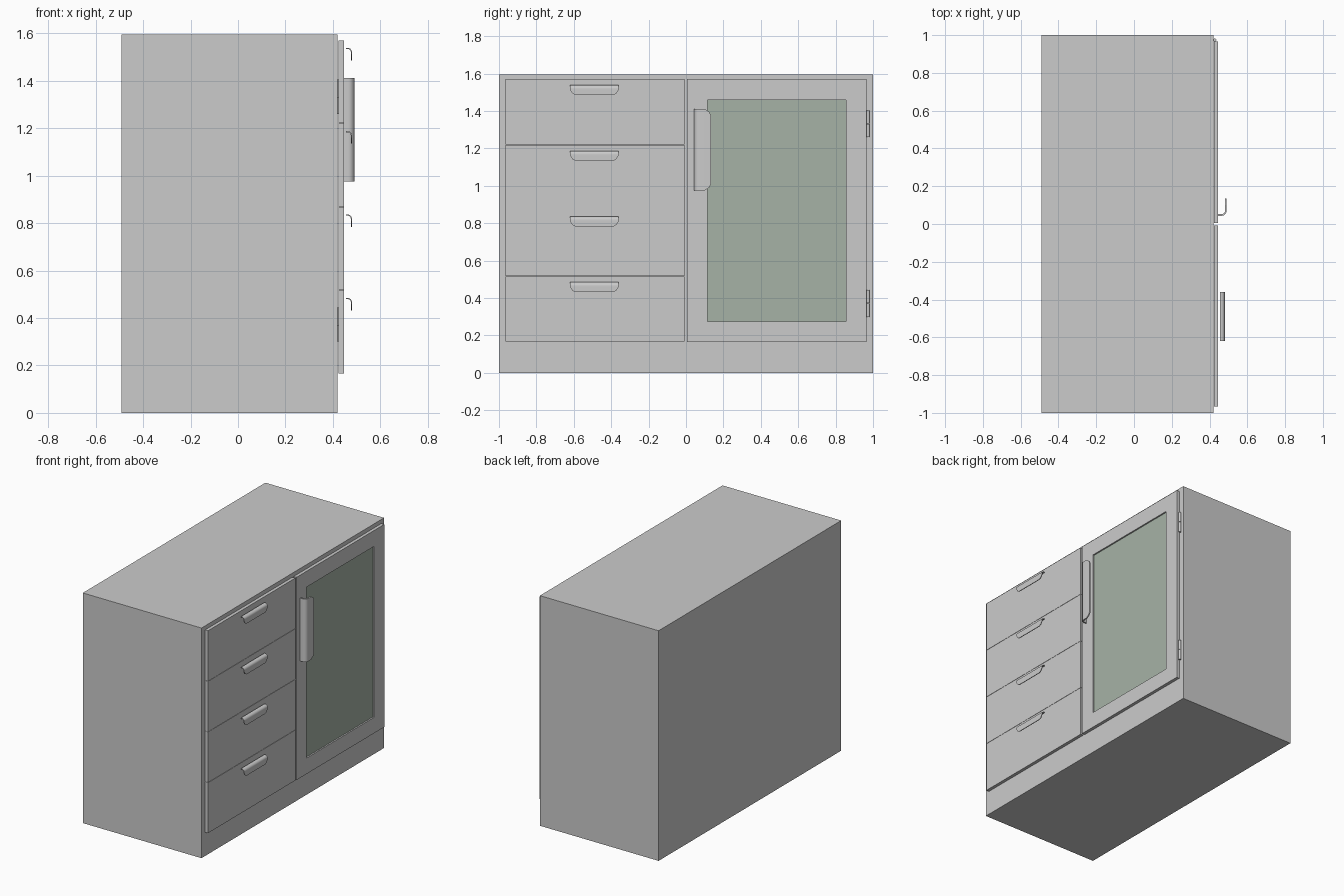
import bpy, bmesh, math

if "Cube" in bpy.data.objects:
    bpy.data.objects.remove(bpy.data.objects["Cube"])

BACK, FRONT = -0.49, 0.42        # carcass depth along x
PANEL_X = (0.424, 0.446)         # thickness of door and drawer fronts
Z0, Z1 = 0.165, 1.57             # opening height


def box(name, x, y, z):
    bm = bmesh.new()
    bmesh.ops.create_cube(bm, size=1)
    for v in bm.verts:
        for i, (lo, hi) in enumerate((x, y, z)):
            v.co[i] = (lo + hi) / 2 + v.co[i] * (hi - lo)
    return add(name, bm)


def add(name, bm):
    me = bpy.data.meshes.new(name)
    bm.to_mesh(me)
    bm.free()
    ob = bpy.data.objects.new(name, me)
    bpy.context.collection.objects.link(ob)
    return ob


def activate(ob):
    bpy.ops.object.select_all(action='DESELECT')
    ob.select_set(True)
    bpy.context.view_layer.objects.active = ob


def cut(ob, x, y, z):
    cutter = box("cutter", x, y, z)
    m = ob.modifiers.new("cut", 'BOOLEAN')
    m.operation, m.object, m.solver = 'DIFFERENCE', cutter, 'EXACT'
    activate(ob)
    bpy.ops.object.modifier_apply(modifier=m.name)
    bpy.data.objects.remove(cutter)


def lip_handle(name, out, drop, radius, half, chamfer, thick, place):
    """Bent plate: runs outward, bends, runs to a tip with clipped corners."""
    rows = [(0, 0, half)]
    for i in range(7):
        a = math.radians(15 * i)
        rows.append((out - radius + radius * math.sin(a),
                     radius - radius * math.cos(a), half))
    rows.append((out, drop - chamfer, half))
    rows.append((out, drop - chamfer * 0.3, half - chamfer * 0.45))
    rows.append((out, drop, half - chamfer))
    bm = bmesh.new()
    pairs = [[bm.verts.new(place(o, d, s * w)) for s in (-1, 1)] for o, d, w in rows]
    for a, b in zip(pairs, pairs[1:]):
        bm.faces.new((a[0], a[1], b[1], b[0]))
    bmesh.ops.recalc_face_normals(bm, faces=bm.faces)
    ob = add(name, bm)
    m = ob.modifiers.new("thickness", 'SOLIDIFY')
    m.thickness, m.offset = thick, 0
    activate(ob)
    bpy.ops.object.modifier_apply(modifier=m.name)
    bpy.ops.object.shade_smooth_by_angle(angle=math.radians(30))
    return ob


# Carcass with the compartment behind the glass door
carcass = box("cabinet_body", (BACK, FRONT), (-1, 1), (0, 1.595))
cut(carcass, (BACK + 0.03, FRONT + 0.1), (0.03, 0.95), (Z0 + 0.02, Z1 - 0.02))

# Four drawers with pull handles
step = (Z1 - Z0) / 4
for i in range(4):
    top = Z1 - i * step
    box(f"drawer_front_{i + 1}", PANEL_X, (-0.965, -0.009),
        (top - step + 0.002, top))
    lip_handle(f"drawer_handle_{i + 1}", 0.022, 0.05, 0.016, 0.129, 0.026, 0.005,
               lambda o, d, w, t=top: (0.456 + o, -0.49 + w, t - 0.034 - d))

# Door frame with glass pane
win_y, win_z = (0.115, 0.855), (0.275, 1.46)
door = box("door_frame", PANEL_X, (0.005, 0.965), (Z0, Z1))
cut(door, (0.3, 0.6), win_y, win_z)
glass = box("door_glass", (0.428, 0.436), win_y, win_z)
mat = bpy.data.materials.new("green_glass")
mat.diffuse_color = (0.38, 0.45, 0.38, 1)
mat.use_nodes = True
mat.node_tree.nodes["Principled BSDF"].inputs["Base Color"].default_value = mat.diffuse_color
glass.data.materials.append(mat)

# Door handle
lip_handle("door_handle", 0.040, 0.086, 0.022, 0.218, 0.034, 0.009,
           lambda o, d, w: (0.446 + o, 0.048 + d, 1.193 + w))

# Hinge knuckles in two halves
for label, zc in (("lower", 0.372), ("upper", 1.332)):
    for k, s in enumerate((-1, 1)):
        bpy.ops.mesh.primitive_cylinder_add(vertices=20, radius=0.008, depth=0.071,
                                            location=(0.428, 0.974, zc + s * 0.0365))
        bpy.context.object.name = f"{label}_hinge_{k + 1}"
        bpy.ops.object.shade_smooth_by_angle(angle=math.radians(30))
